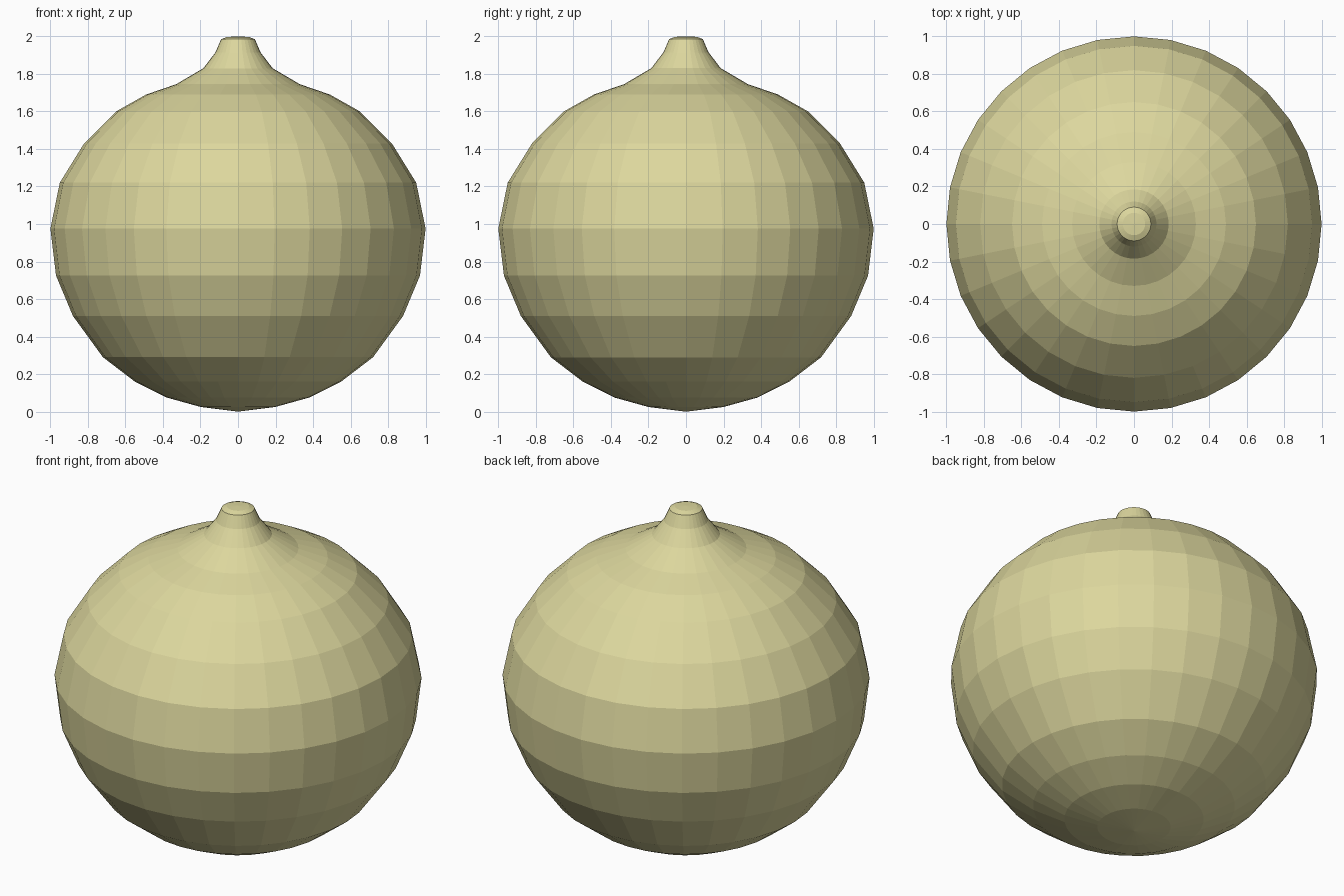
import bpy, bmesh, math

if "Cube" in bpy.data.objects:
    bpy.data.objects.remove(bpy.data.objects["Cube"])

SEGMENTS = 32

def lathe(name, profile, material):
    """Revolve (radius, height) points around z; radius 0 makes a pole."""
    bm = bmesh.new()
    rings = []
    for r, z in profile:
        if r == 0:
            rings.append([bm.verts.new((0, 0, z))] * SEGMENTS)
        else:
            rings.append([bm.verts.new((r * math.cos(math.tau * i / SEGMENTS),
                                        r * math.sin(math.tau * i / SEGMENTS), z))
                          for i in range(SEGMENTS)])
    for low, high in zip(rings, rings[1:]):
        for i in range(SEGMENTS):
            j = (i + 1) % SEGMENTS
            corners = list(dict.fromkeys((low[i], low[j], high[j], high[i])))
            bm.faces.new(corners)
    bmesh.ops.recalc_face_normals(bm, faces=bm.faces)
    mesh = bpy.data.meshes.new(name)
    bm.to_mesh(mesh)
    bm.free()
    mesh.materials.append(material)
    obj = bpy.data.objects.new(name, mesh)
    bpy.context.collection.objects.link(obj)
    return obj

skin = bpy.data.materials.new("pale khaki skin")
skin.diffuse_color = (0.72, 0.68, 0.34, 1)
skin.use_nodes = True
skin.node_tree.nodes["Principled BSDF"].inputs["Base Color"].default_value = skin.diffuse_color

# Round body flowing into a short flat-topped neck
lathe("bulb", [
    (0, 0.0), (0.20, 0.025), (0.38, 0.075), (0.55, 0.16), (0.72, 0.29),
    (0.88, 0.51), (0.97, 0.725), (1.0, 0.975), (0.95, 1.22), (0.82, 1.43),
    (0.65, 1.60), (0.49, 1.69), (0.33, 1.745), (0.185, 1.83), (0.12, 1.915),
    (0.09, 1.985), (0.06, 1.997), (0, 2.0)], skin)
